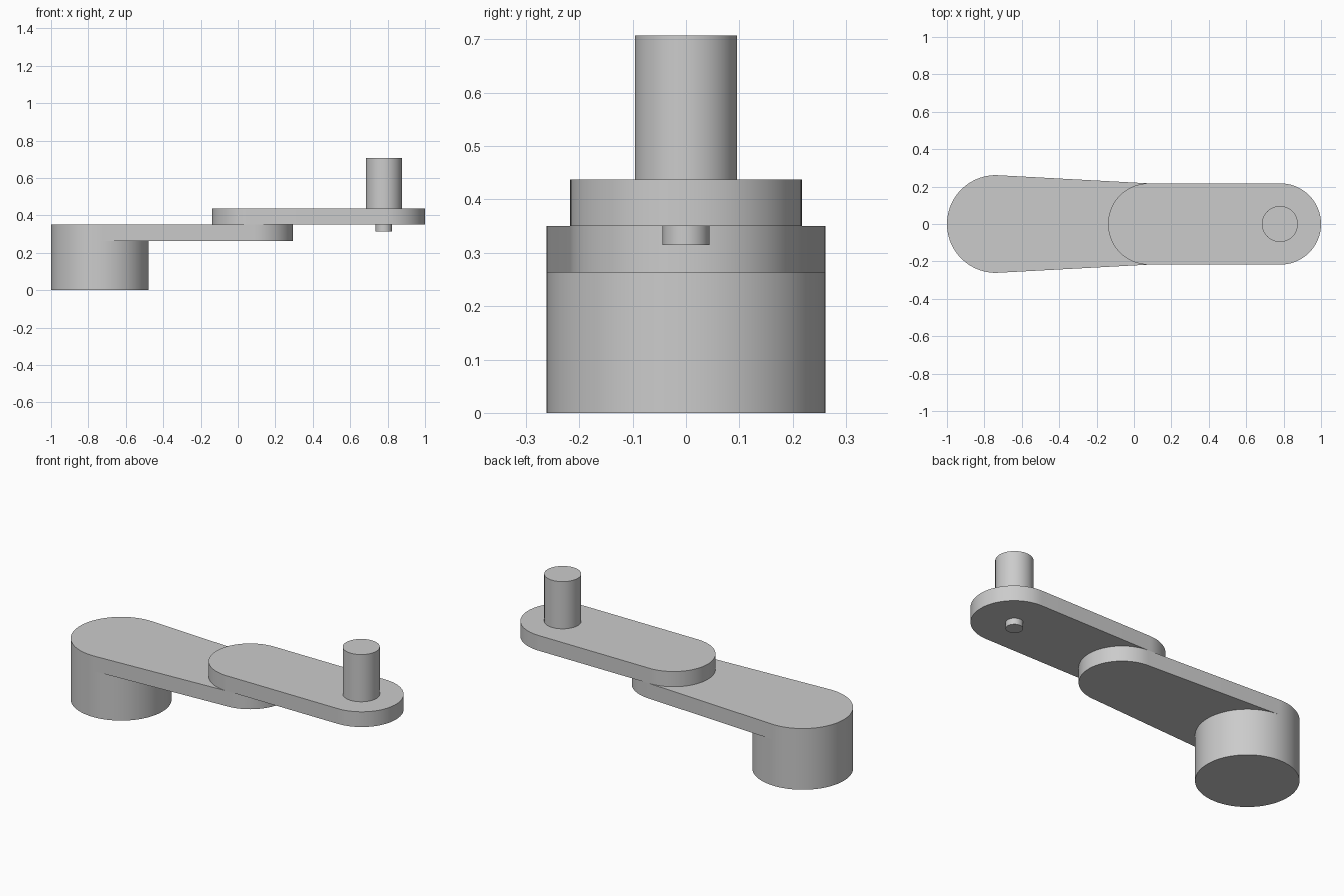
import bpy, bmesh, math

cube = bpy.data.objects.get("Cube")
if cube:
    bpy.data.objects.remove(cube, do_unlink=True)

grey = bpy.data.materials.new("plain grey")
grey.use_nodes = True
COLOUR = (0.6, 0.6, 0.6, 1)
grey.diffuse_color = COLOUR
grey.node_tree.nodes["Principled BSDF"].inputs["Base Color"].default_value = COLOUR


def arc(x, r, start, end, steps):
    """Points on a circle centred on the x axis."""
    angles = [start + (end - start) * i / steps for i in range(steps + 1)]
    return [(x + r * math.cos(a), r * math.sin(a)) for a in angles]


def extrude(name, outline, z0, z1):
    """Closed outline raised into a solid with smooth sides and sharp rims."""
    bm = bmesh.new()
    base = bm.faces.new([bm.verts.new((x, y, z0)) for x, y in outline])
    top = bmesh.ops.extrude_face_region(bm, geom=[base], use_keep_orig=True)
    verts = [g for g in top["geom"] if isinstance(g, bmesh.types.BMVert)]
    bmesh.ops.translate(bm, verts=verts, vec=(0, 0, z1 - z0))
    bmesh.ops.recalc_face_normals(bm, faces=bm.faces)
    mesh = bpy.data.meshes.new(name)
    bm.to_mesh(mesh)
    bm.free()
    mesh.materials.append(grey)
    obj = bpy.data.objects.new(name, mesh)
    bpy.context.collection.objects.link(obj)
    bpy.ops.object.select_all(action="DESELECT")
    obj.select_set(True)
    bpy.context.view_layer.objects.active = obj
    bpy.ops.object.shade_smooth_by_angle(angle=math.radians(30))
    return obj


def cylinder(name, x, r, z0, z1):
    return extrude(name, arc(x, r, 0, math.tau, 96)[:-1], z0, z1)


def link_arm(name, xa, ra, xb, rb, z0, z1):
    """Bar with two round ends joined by their common tangents."""
    t = math.acos((ra - rb) / (xb - xa))
    outline = arc(xb, rb, -t, t, 48) + arc(xa, ra, t, math.tau - t, 48)
    return extrude(name, outline, z0, z1)


SHOULDER, ELBOW, WRIST = -0.739, 0.078, 0.78
DECK, MID, TOP = 0.263, 0.35, 0.437

# Pedestal and the two stacked arms
cylinder("base_pedestal", SHOULDER, 0.261, 0, DECK)
link_arm("lower_arm", SHOULDER, 0.261, ELBOW, 0.217, DECK, MID)
link_arm("upper_arm", ELBOW, 0.217, 0.783, 0.217, MID, TOP)

# Spindle above the wrist and the small tool stub below it
cylinder("wrist_spindle", WRIST, 0.096, TOP, 0.707)
cylinder("tool_stub", WRIST, 0.044, 0.315, MID)
